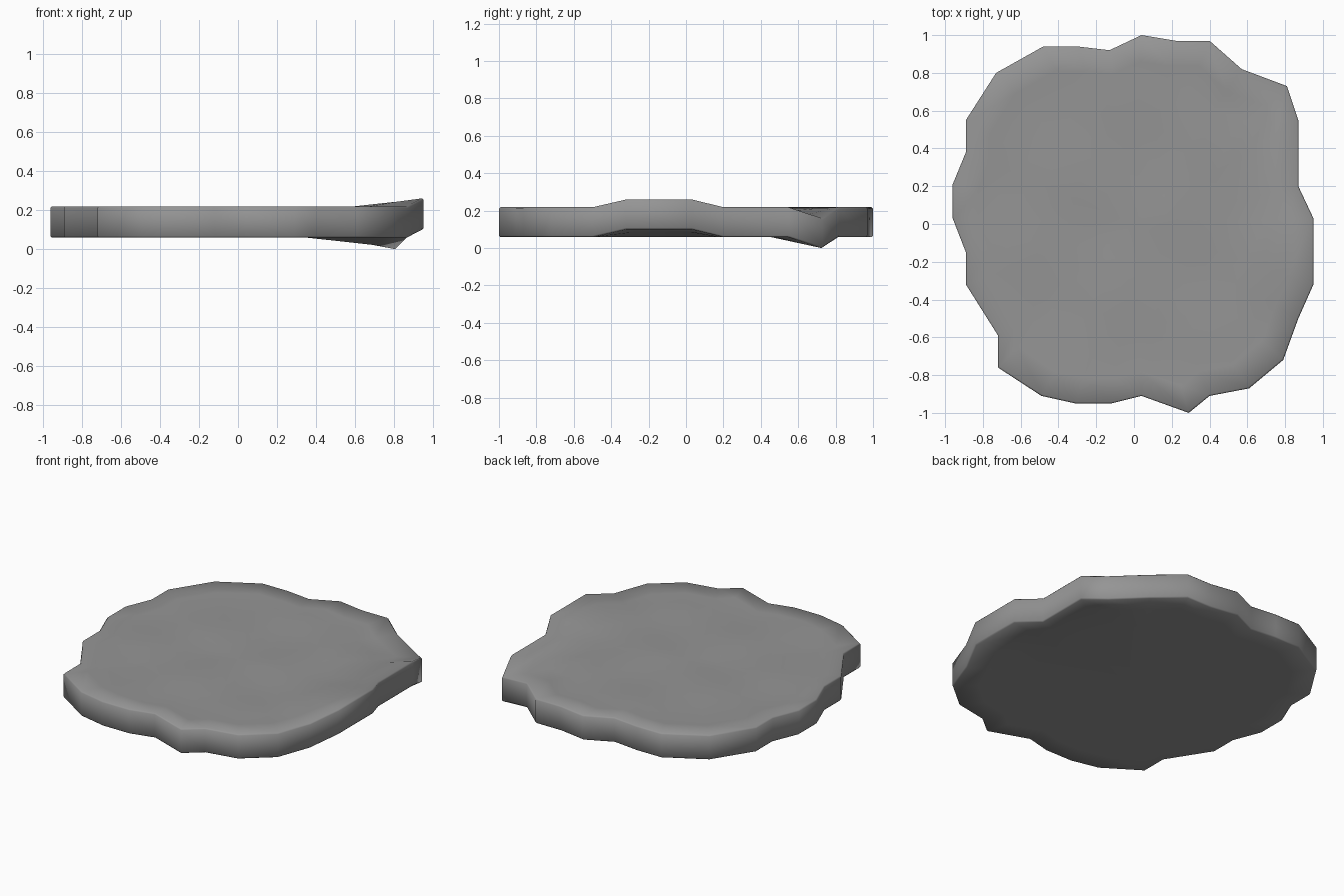
import bpy
import bmesh
from math import sin, cos

# Remove the default cube if it is there
cube = bpy.data.objects.get("Cube")
if cube:
    bpy.data.objects.remove(cube, do_unlink=True)

# Stone colour
stone = bpy.data.materials.new("stone grey")
stone.use_nodes = True
colour = (0.3, 0.3, 0.3, 1)
stone.diffuse_color = colour
stone.node_tree.nodes["Principled BSDF"].inputs["Base Color"].default_value = colour

# Ragged outline of the slab, clockwise from the back
OUTLINE = [
    (.04, 1), (.22, .97), (.4, .97), (.57, .82), (.81, .73), (.87, .55),
    (.87, .2), (.95, .03), (.95, -.32), (.87, -.5), (.79, -.72), (.61, -.87),
    (.4, -.91), (.29, -1), (.04, -.91), (-.12, -.95), (-.31, -.95),
    (-.49, -.91), (-.72, -.76), (-.72, -.59), (-.89, -.32), (-.89, -.15),
    (-.96, .03), (-.96, .21), (-.89, .38), (-.89, .55), (-.73, .8),
    (-.48, .94), (-.3, .94), (-.13, .92),
]
BOTTOM, TOP = 0.06, 0.22
BEVEL = 0.008
INNER = 0.62          # rim bends fade out inside this fraction of the outline


def rim_bend(x, y):
    """Raised lip on the left side and one drooping back corner."""
    if x > 0.9:
        return 0.042
    if x > 0.8 and y > 0.7:
        return -0.06
    return 0


def ripple(x, y):
    """Gentle worn unevenness of the upper face."""
    return 0.005 * (sin(7 * x + 3 * y) * cos(9 * y - 2 * x) - 1)


def add_ring(bm, scale, height, worn=False):
    ring = []
    for px, py in OUTLINE:
        x, y = px * scale, py * scale
        fade = max(0, (scale - INNER) / (1 - INNER))
        z = height + rim_bend(px, py) * fade
        if worn:
            z += ripple(x, y)
        ring.append(bm.verts.new((x, y, z)))
    return ring


def bridge(bm, lower, upper):
    count = len(lower)
    for i in range(count):
        j = (i + 1) % count
        bm.faces.new((lower[i], lower[j], upper[j], upper[i]))


def close(bm, ring, height):
    centre = bm.verts.new((0, 0, height))
    for i, vert in enumerate(ring):
        bm.faces.new((vert, ring[(i + 1) % len(ring)], centre))


# Rings run from the middle of the underside, round the wall, to the top
bm = bmesh.new()
inner_steps = [0.2, 0.35, 0.5, INNER, 0.74, 0.86]
rings = [add_ring(bm, s, BOTTOM) for s in (INNER, 0.86, 1 - BEVEL)]
rings.append(add_ring(bm, 1, BOTTOM + BEVEL))
rings.append(add_ring(bm, 1, TOP - BEVEL))
rings.append(add_ring(bm, 1 - BEVEL, TOP))
rings += [add_ring(bm, s, TOP, worn=True) for s in reversed(inner_steps)]
for lower, upper in zip(rings, rings[1:]):
    bridge(bm, lower, upper)
close(bm, rings[0], BOTTOM)
close(bm, rings[-1], TOP + ripple(0, 0))
bmesh.ops.recalc_face_normals(bm, faces=bm.faces)

# Stand the lowest corner on the ground
lowest = min(v.co.z for v in bm.verts)
bmesh.ops.translate(bm, verts=bm.verts, vec=(0, 0, -lowest))
for face in bm.faces:
    face.smooth = True

mesh = bpy.data.meshes.new("stone_slab")
bm.to_mesh(mesh)
bm.free()
mesh.materials.append(stone)
slab = bpy.data.objects.new("stone_slab", mesh)
bpy.context.collection.objects.link(slab)
